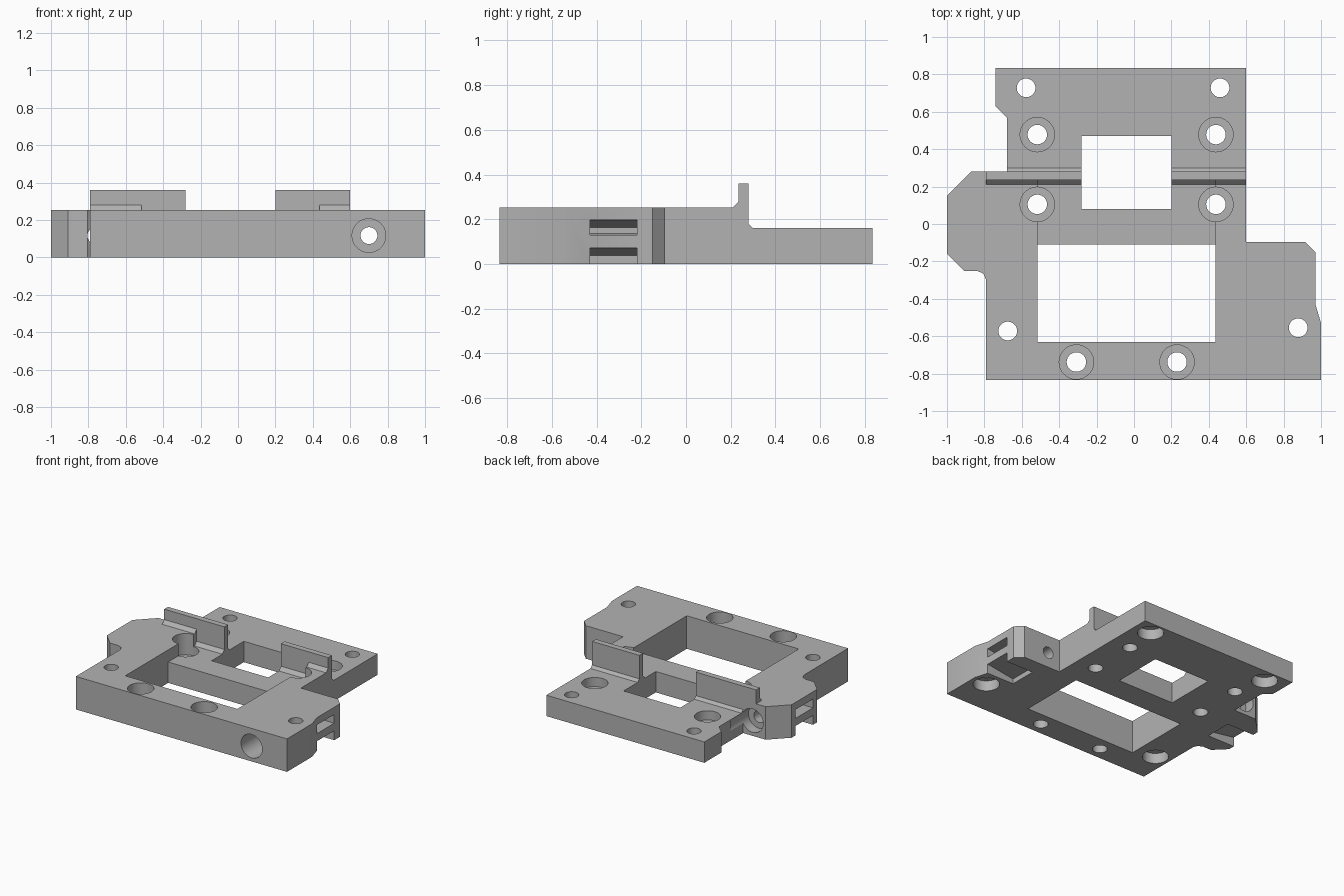
import bpy, bmesh, math
from mathutils import Matrix, Vector

cube = bpy.data.objects.get("Cube")
if cube:
    bpy.data.objects.remove(cube, do_unlink=True)

TOP, LOW = 0.253, 0.16

grey = bpy.data.materials.new("plain_grey")
grey.use_nodes = True
colour = (0.45, 0.45, 0.45, 1)
grey.diffuse_color = colour
grey.node_tree.nodes["Principled BSDF"].inputs["Base Color"].default_value = colour


def make_object(name, bm):
    bmesh.ops.recalc_face_normals(bm, faces=bm.faces)
    mesh = bpy.data.meshes.new(name)
    bm.to_mesh(mesh)
    bm.free()
    mesh.materials.append(grey)
    obj = bpy.data.objects.new(name, mesh)
    bpy.context.collection.objects.link(obj)
    return obj


def prism(name, points, axis, start, end):
    """Extrude a 2D outline along z (points are x, y), y (x, z) or x (y, z)."""
    place = {"z": lambda a, b: (a, b, start),
             "y": lambda a, b: (a, start, b),
             "x": lambda a, b: (start, a, b)}[axis]
    shift = {"z": (0, 0, 1), "y": (0, 1, 0), "x": (1, 0, 0)}[axis]
    bm = bmesh.new()
    face = bm.faces.new([bm.verts.new(place(a, b)) for a, b in points])
    result = bmesh.ops.extrude_face_region(bm, geom=[face])
    moved = [v for v in result["geom"] if isinstance(v, bmesh.types.BMVert)]
    bmesh.ops.translate(bm, verts=moved, vec=Vector(shift) * (end - start))
    return make_object(name, bm)


def box(name, x0, x1, y0, y1, z0, z1):
    return prism(name, [(x0, y0), (x1, y0), (x1, y1), (x0, y1)], "z", z0, z1)


def rod(name, a, b, radius, axis, start, end):
    """Cylinder centred at (a, b) in the plane across the axis."""
    steps = 40
    ring = [(a + radius * math.cos(math.tau * i / steps),
             b + radius * math.sin(math.tau * i / steps)) for i in range(steps)]
    return prism(name, ring, axis, start, end)


def combine(target, tool, operation):
    mod = target.modifiers.new("shape", "BOOLEAN")
    mod.operation = operation
    mod.solver = "EXACT"
    mod.object = tool
    depsgraph = bpy.context.evaluated_depsgraph_get()
    result = bpy.data.meshes.new_from_object(target.evaluated_get(depsgraph))
    target.modifiers.clear()
    target.data = result
    bpy.data.objects.remove(tool, do_unlink=True)


def cut(tool):
    combine(body, tool, "DIFFERENCE")


def add(tool):
    combine(body, tool, "UNION")


# Main plate outline
outline = [(-0.79, -0.835), (1, -0.835), (1, -0.53), (0.97, -0.43), (0.97, -0.15),
           (0.915, -0.095), (0.6, -0.095), (0.6, 0.835), (-0.74, 0.835),
           (-0.74, 0.63), (-0.68, 0.57), (-0.68, 0.28), (-0.87, 0.28), (-1, 0.15),
           (-1, -0.16), (-0.91, -0.25), (-0.84, -0.25), (-0.805, -0.265), (-0.79, -0.3)]
body = prism("carriage_plate", outline, "z", 0, TOP)

# Lowered rear deck and middle pocket
cut(box("rear_step", -1.2, 1.2, 0.28, 1, LOW, 0.5))
cut(box("middle_pocket", -0.515, 0.435, -0.3, 0.235, LOW, 0.5))

# Upright fins with small bevels at their feet
for x0, x1, rear_x, inner0, inner1 in ((-0.79, -0.28, -0.68, -0.515, -0.28),
                                       (0.2, 0.6, 0.2, 0.2, 0.435)):
    add(box("fin", x0, x1, 0.235, 0.28, 0.2, 0.36))
    outer = (x0, inner0) if x0 < 0 else (inner1, x1)
    for (a, b), z in ((outer, TOP), ((inner0, inner1), LOW)):
        add(prism("front_bevel", [(0.21, z - 0.02), (0.21, z), (0.235, z + 0.027),
                                  (0.25, z + 0.027), (0.25, z - 0.02)], "x", a, b))
    add(prism("rear_bevel", [(0.26, LOW - 0.02), (0.26, LOW + 0.02), (0.28, LOW + 0.02),
                             (0.3, LOW), (0.3, LOW - 0.02)], "x", rear_x, x1))

# Rectangular windows
cut(box("small_window", -0.28, 0.2, 0.08, 0.47, -0.1, 0.5))
cut(box("large_window", -0.515, 0.435, -0.63, -0.11, -0.1, 0.5))

# Screw holes counterbored from above
for x, y in ((-0.517, 0.478), (0.438, 0.478), (-0.517, 0.105),
             (0.438, 0.105), (-0.308, -0.738), (0.23, -0.738)):
    cut(rod("screw_hole", x, y, 0.052, "z", -0.1, 0.5))
    cut(rod("counterbore", x, y, 0.092, "z", 0.09, 0.5))

# Corner holes counterbored from below
for x, y in ((-0.577, 0.728), (0.46, 0.728), (-0.675, -0.572), (0.878, -0.555)):
    cut(rod("corner_hole", x, y, 0.05, "z", -0.1, 0.5))
    cut(rod("counterbore", x, y, 0.092, "z", -0.1, 0.08))

# Lengthwise rod bores
cut(rod("left_bore", 0.7, 0.117, 0.045, "y", -1, 0.1))
cut(rod("left_bore_mouth", 0.7, 0.117, 0.09, "y", -1, -0.47))
cut(rod("right_bore", -0.76, 0.117, 0.045, "y", -0.33, 0.5))
cut(rod("right_bore_mouth", -0.76, 0.117, 0.09, "y", 0.2, 0.43))

# Pairs of strap slots in both sides
for side, face, y0, y1 in ((1, 0.97, -0.43, -0.22), (-1, 1.0, -0.11, 0.1)):
    for floor, roof in ((0.13, 0.2), (-0.02, 0.075)):
        profile = [(side * (face + 0.02), floor), (side * (face + 0.02), roof),
                   (side * (face - 0.23), roof - 0.037), (side * (face - 0.23), floor)]
        cut(prism("strap_slot", profile, "y", y0, y1))

# Smooth bores, crisp edges
bpy.ops.object.select_all(action="DESELECT")
body.select_set(True)
bpy.context.view_layer.objects.active = body
bpy.ops.object.shade_smooth_by_angle(angle=math.radians(25))
